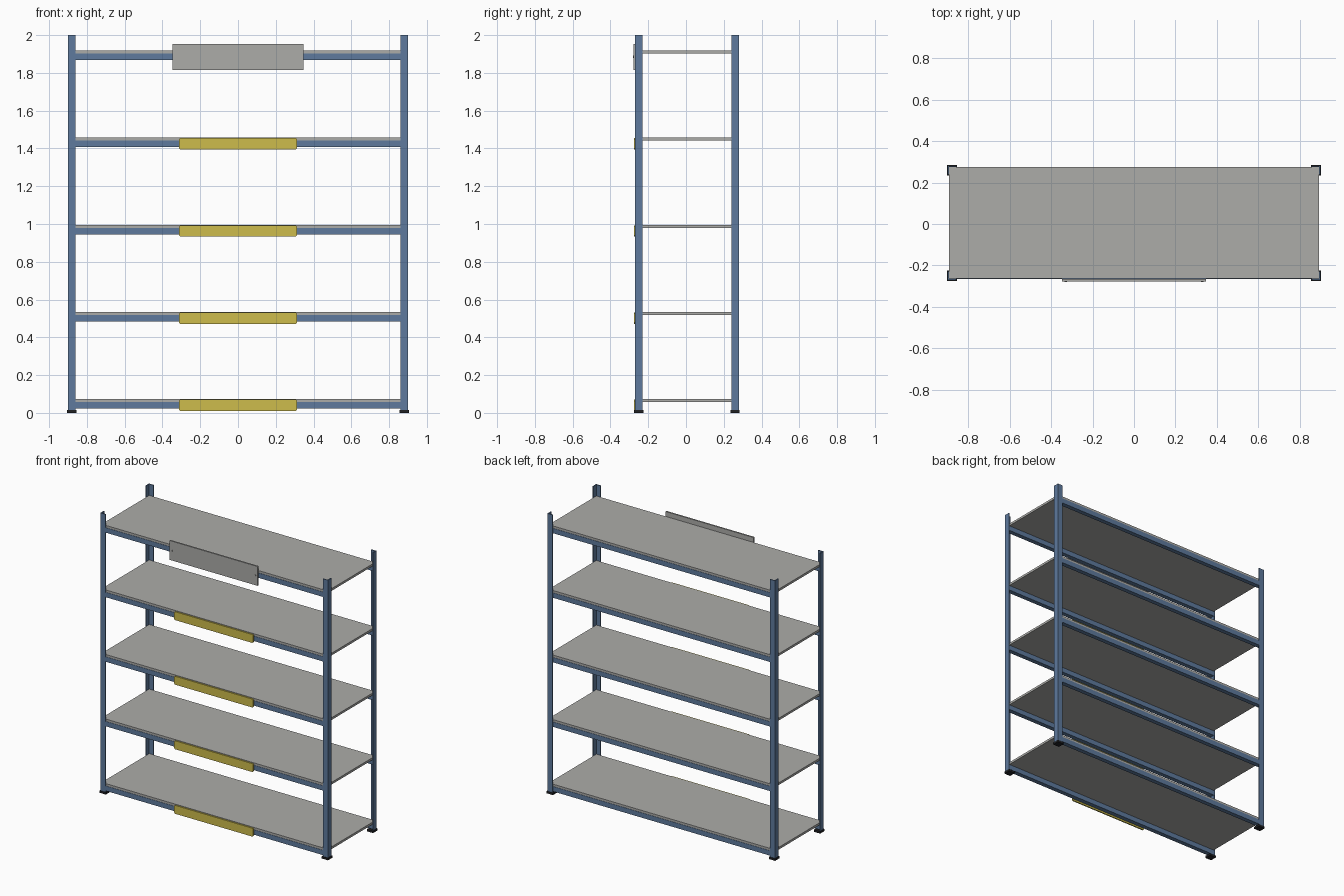
import bpy, bmesh
from mathutils import Vector

cube = bpy.data.objects.get("Cube")
if cube:
    bpy.data.objects.remove(cube, do_unlink=True)


def material(name, r, g, b):
    """Flat material from display values, stored as linear."""
    lin = [((c / 255 + 0.055) / 1.055) ** 2.4 for c in (r, g, b)] + [1]
    m = bpy.data.materials.new(name)
    m.use_nodes = True
    m.diffuse_color = lin
    m.node_tree.nodes["Principled BSDF"].inputs["Base Color"].default_value = lin
    return m


BLUE = material("blue steel", 94, 122, 157)
GREY = material("grey panel", 172, 172, 169)
YELLOW = material("yellow label", 205, 188, 76)
BLACK = material("black rubber", 32, 33, 36)


def prism(name, outline, direction, mat):
    """Extrude a closed outline of 3D points along a direction."""
    bm = bmesh.new()
    face = bm.faces.new([bm.verts.new(p) for p in outline])
    out = bmesh.ops.extrude_face_region(bm, geom=[face])
    verts = [v for v in out["geom"] if isinstance(v, bmesh.types.BMVert)]
    bmesh.ops.translate(bm, verts=verts, vec=Vector(direction))
    bmesh.ops.recalc_face_normals(bm, faces=bm.faces)
    mesh = bpy.data.meshes.new(name)
    bm.to_mesh(mesh)
    bm.free()
    mesh.materials.append(mat)
    obj = bpy.data.objects.new(name, mesh)
    bpy.context.collection.objects.link(obj)
    return obj


def box(name, x, y, z, mat):
    """Box from (min, max) pairs."""
    base = [(x[i], y[j], z[0]) for i, j in ((0, 0), (1, 0), (1, 1), (0, 1))]
    return prism(name, base, (0, 0, z[1] - z[0]), mat)


W = 0.9                       # half width
FRONT, BACK = -0.27, 0.28     # outer post faces
LEG, T = 0.04, 0.006          # angle post leg and thickness
HEIGHT = 2.0
SHELF_T, BEAM_H, BEAM_D = 0.016, 0.035, 0.03
SHELF_TOPS = [0.073 + 0.4615 * i for i in range(5)]

# Angle posts with rubber feet
for sx, xname in ((-1, "right"), (1, "left")):
    for y0, sy, yname in ((FRONT, 1, "front"), (BACK, -1, "back")):
        angle = [(0, 0), (LEG, 0), (LEG, T), (T, T), (T, LEG), (0, LEG)]
        prism(f"{yname}_{xname}_post",
              [(sx * (W - u), y0 + sy * v, 0.012) for u, v in angle],
              (0, 0, HEIGHT - 0.012), BLUE)
        ys = sorted((y0 - sy * 0.004, y0 + sy * (LEG + 0.005)))
        xs = sorted((sx * (W + 0.004), sx * (W - LEG - 0.006)))
        box(f"{yname}_{xname}_foot", xs, ys, (0, 0.015), BLACK)

# Shelves with front and back beams
for i, top in enumerate(SHELF_TOPS, 1):
    under = top - SHELF_T
    box(f"shelf_{i}", (-W + T, W - T), (FRONT + T, BACK - T), (under, top), GREY)
    for y0, sy, yname in ((FRONT + T, 1, "front"), (BACK - T, -1, "back")):
        ys = sorted((y0 - sy * 0.002, y0 + sy * BEAM_D))
        box(f"{yname}_beam_{i}", (-W + T, W - T), ys,
            (under - BEAM_H, under), BLUE)

# Yellow label plates with clipped corners on the lower four shelves
c = 0.006
for i, top in enumerate(SHELF_TOPS[:-1], 1):
    hw, z0, z1 = 0.312, top - 0.063, top - 0.003
    outline = [(-hw + c, z0), (hw - c, z0), (hw, z0 + c), (hw, z1 - c),
               (hw - c, z1), (-hw + c, z1), (-hw, z1 - c), (-hw, z0 + c)]
    prism(f"label_plate_{i}", [(x, -0.275, z) for x, z in outline],
          (0, 0.009, 0), YELLOW)

# Header sign with two screws
box("header_sign", (-0.348, 0.348), (-0.277, -0.266), (1.815, 1.953), GREY)
for s, name in ((-1, "right"), (1, "left")):
    bpy.ops.mesh.primitive_cylinder_add(
        vertices=12, radius=0.006, depth=0.006,
        location=(s * 0.33, -0.278, 1.885), rotation=(1.5708, 0, 0))
    screw = bpy.context.object
    screw.name = f"{name}_sign_screw"
    screw.data.materials.append(GREY)
    bpy.ops.object.shade_smooth_by_angle()
